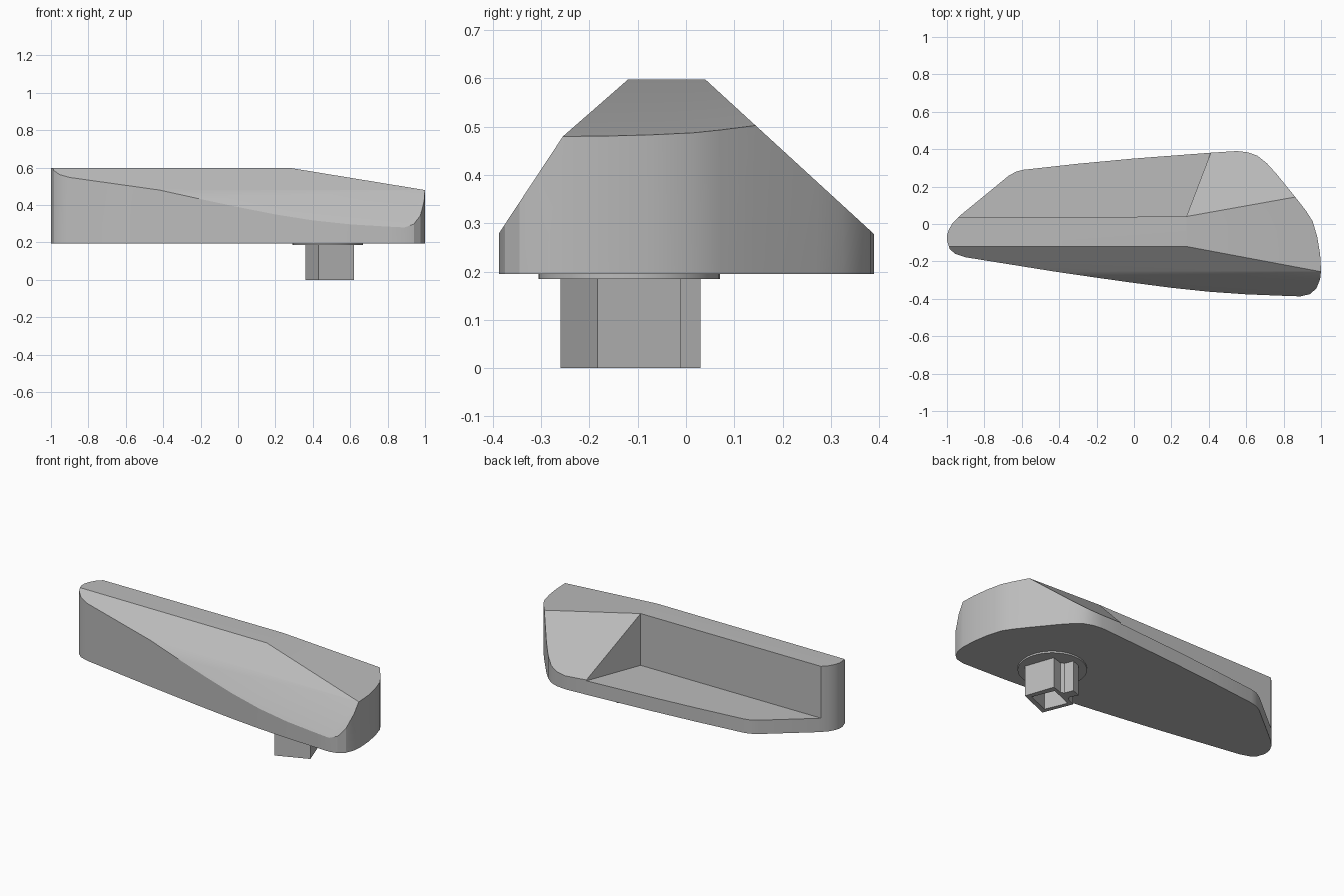
import bpy, bmesh, math
from mathutils import Vector

if "Cube" in bpy.data.objects:
    bpy.data.objects.remove(bpy.data.objects["Cube"], do_unlink=True)

grey = bpy.data.materials.new("plain grey")
grey.use_nodes = True
grey.diffuse_color = (0.5, 0.5, 0.5, 1)
grey.node_tree.nodes["Principled BSDF"].inputs["Base Color"].default_value = (0.5, 0.5, 0.5, 1)


def prism(name, outline, bottom, top, planes=()):
    """Extrude a plan outline and trim it with (point, outward normal) planes."""
    bm = bmesh.new()
    base = bm.faces.new([bm.verts.new((x, y, bottom)) for x, y in outline])
    side = bmesh.ops.extrude_face_region(bm, geom=[base])["geom"]
    bmesh.ops.translate(bm, vec=(0, 0, top - bottom),
                        verts=[v for v in side if isinstance(v, bmesh.types.BMVert)])
    for point, normal in planes:
        cut = bmesh.ops.bisect_plane(bm, geom=bm.verts[:] + bm.edges[:] + bm.faces[:],
                                     plane_co=point, plane_no=normal,
                                     clear_outer=True, dist=1e-5)["geom_cut"]
        edges = [e for e in cut if isinstance(e, bmesh.types.BMEdge)]
        bmesh.ops.holes_fill(bm, edges=edges, sides=0)
    bmesh.ops.recalc_face_normals(bm, faces=bm.faces[:])
    mesh = bpy.data.meshes.new(name)
    bm.to_mesh(mesh)
    bm.free()
    mesh.materials.append(grey)
    obj = bpy.data.objects.new(name, mesh)
    bpy.context.collection.objects.link(obj)
    return obj


def select(obj):
    bpy.ops.object.select_all(action='DESELECT')
    obj.select_set(True)
    bpy.context.view_layer.objects.active = obj


def carve(obj, cutter):
    select(obj)
    mod = obj.modifiers.new("carve", 'BOOLEAN')
    mod.operation, mod.solver, mod.object = 'DIFFERENCE', 'EXACT', cutter
    bpy.ops.object.modifier_apply(modifier=mod.name)
    bpy.data.objects.remove(cutter, do_unlink=True)


def smooth(obj, angle=25):
    select(obj)
    bpy.ops.object.shade_smooth_by_angle(angle=math.radians(angle))


def slope(y1, z1, y2, z2):
    """Plane along x through two (y, z) points, facing up."""
    normal = Vector((0, z1 - z2, y2 - y1))
    return (0, y1, z1), normal if normal.z > 0 else -normal


# Lever body: rounded plan outline, faceted front, sloped back and nose
plan = [(-1, -.09), (-.985, -.135), (-.955, -.16), (-.9, -.178), (-.42, -.255),
        (-.2, -.287), (0, -.315), (.2, -.341), (.4, -.362), (.6, -.376), (.8, -.384),
        (.89, -.387), (.94, -.375), (.975, -.345), (.995, -.295), (1, -.25),
        (.995, -.16), (.98, -.07), (.955, .015), (.92, .07), (.86, .147), (.76, .27),
        (.71, .325), (.66, .365), (.61, .383), (.55, .39), (.41, .381), (0, .35),
        (-.3, .322), (-.59, .29), (-.63, .28), (-.67, .258), (-.93, .045),
        (-.97, .005), (-.99, -.03), (-1, -.06)]
body = prism("lever_body", plan, .195, .598, [
    slope(-.12, .598, -.255, .48),
    slope(-.255, .48, -.387, .28),
    slope(.04, .598, .387, .28),
    ((.28, 0, .598), (.118, 0, .72)),
])

# Thumb recess behind the spine
carve(body, prism("recess_cutter", [(-1.2, .033), (.28, .04), (.448, .48), (-1.2, .48)], .28, .8))
smooth(body)

# Thin round washer under the wide end
ring = [(.48 + .188 * math.cos(a), -.118 + .188 * math.sin(a))
        for a in (math.tau * i / 48 for i in range(48))]
smooth(prism("washer", ring, .185, .196))

# Hollow keyed square spindle
spindle = prism("spindle", [(.62, -.183), (.43, -.26), (.36, -.085), (.415, -.06), (.425, -.04),
                            (.40, .01), (.455, .03), (.475, -.02), (.495, -.03), (.56, -.01)], 0, .187)
carve(spindle, prism("bore_cutter", [(.585, -.168), (.445, -.225), (.39, -.095),
                                    (.53, -.038)], -.1, .18))
smooth(spindle)
